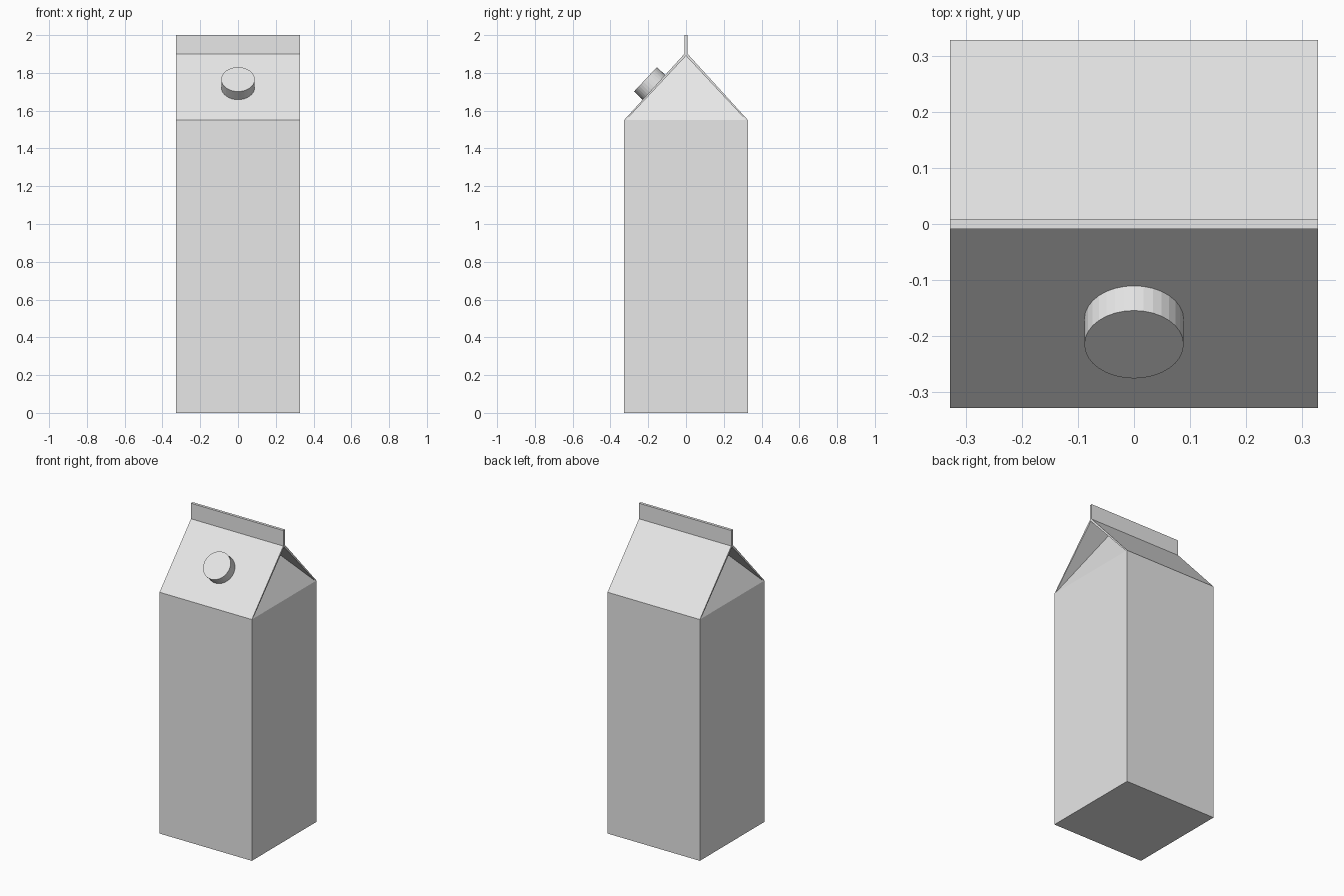
import bpy, bmesh, math
from mathutils import Vector, Matrix

if "Cube" in bpy.data.objects:
    bpy.data.objects.remove(bpy.data.objects["Cube"])

W = 0.328          # half width of the carton
EAVE = 1.55        # where the roof starts
RIDGE = 1.90       # where the roof panels meet
TOP = 2.0          # top of the sealed fin
FIN = 0.009        # half thickness of the fin
SHEET = 0.010      # board thickness of the roof
FOLD = 0.157       # how far the side gables fold in

card = bpy.data.materials.new("light grey card")
card.diffuse_color = (0.8, 0.8, 0.8, 1)
card.use_nodes = True
card.node_tree.nodes["Principled BSDF"].inputs["Base Color"].default_value = card.diffuse_color


def add_object(name, bm):
    bmesh.ops.recalc_face_normals(bm, faces=bm.faces)
    mesh = bpy.data.meshes.new(name)
    bm.to_mesh(mesh)
    bm.free()
    mesh.materials.append(card)
    obj = bpy.data.objects.new(name, mesh)
    bpy.context.collection.objects.link(obj)
    return obj


# Carton body: square box whose sides continue into the folded-in gables
bm = bmesh.new()
corners = [(-W, -W), (W, -W), (W, W), (-W, W)]
low = [bm.verts.new((x, y, 0)) for x, y in corners]
high = [bm.verts.new((x, y, EAVE)) for x, y in corners]
bm.faces.new(low[::-1])
for i in range(4):
    j = (i + 1) % 4
    bm.faces.new((low[i], low[j], high[j], high[i]))
for side, (a, b) in ((1, (1, 2)), (-1, (3, 0))):
    apex = bm.verts.new((side * FOLD, 0, RIDGE - SHEET))
    bm.faces.new((high[a], high[b], apex))
add_object("carton_body", bm)

# Roof: two thin sloped panels and the sealed fin, extruded across the width
half = [(W, EAVE), (FIN, RIDGE), (FIN, TOP)]
profile = [(-y, z) for y, z in half] + half[::-1]
profile += [(W - SHEET, EAVE), (0, RIDGE - SHEET), (SHEET - W, EAVE)]
bm = bmesh.new()
section = bm.faces.new([bm.verts.new((-W, y, z)) for y, z in profile])
grown = bmesh.ops.extrude_face_region(bm, geom=[section], use_keep_orig=True)
bmesh.ops.translate(bm, vec=(2 * W, 0, 0),
                    verts=[v for v in grown["geom"] if isinstance(v, bmesh.types.BMVert)])
add_object("gable_roof", bm)

# Screw cap: short cylinder square to the front roof panel
normal = Vector((0, -(RIDGE - EAVE), W)).normalized()
foot = Vector((0, -0.168, 1.722))
depth = 0.064
bm = bmesh.new()
bmesh.ops.create_cone(bm, cap_ends=True, segments=32, radius1=0.0885,
                      radius2=0.0885, depth=depth)
turn = Vector((0, 0, 1)).rotation_difference(normal).to_matrix().to_4x4()
bmesh.ops.transform(bm, verts=bm.verts,
                    matrix=Matrix.Translation(foot + normal * depth / 2) @ turn)
add_object("screw_cap", bm)
